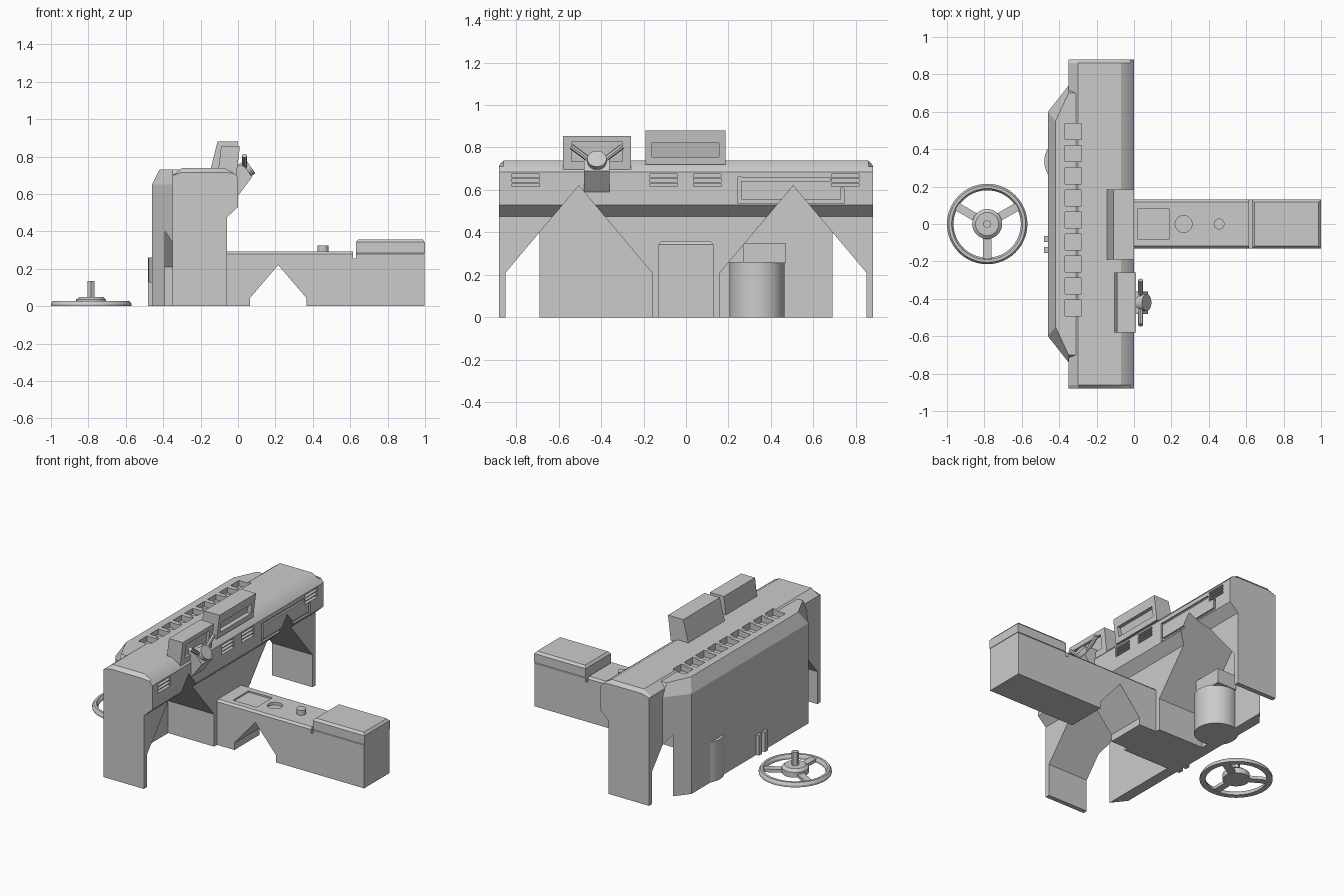
import bpy, bmesh, math
from mathutils import Vector

if "Cube" in bpy.data.objects:
    bpy.data.objects.remove(bpy.data.objects["Cube"], do_unlink=True)

GREY = (0.6, 0.6, 0.6, 1.0)
mat = bpy.data.materials.new("plain_grey")
mat.use_nodes = True
mat.diffuse_color = GREY
mat.node_tree.nodes["Principled BSDF"].inputs["Base Color"].default_value = GREY


def finish(name, bm):
    bmesh.ops.recalc_face_normals(bm, faces=bm.faces)
    mesh = bpy.data.meshes.new(name)
    bm.to_mesh(mesh)
    bm.free()
    obj = bpy.data.objects.new(name, mesh)
    bpy.context.collection.objects.link(obj)
    mesh.materials.append(mat)
    return obj


def loft(name, rings):
    """Closed solid through matching rings of 3D points."""
    bm = bmesh.new()
    rows = [[bm.verts.new(p) for p in ring] for ring in rings]
    n = len(rows[0])
    for a, b in zip(rows, rows[1:]):
        for i in range(n):
            j = (i + 1) % n
            bm.faces.new((a[i], a[j], b[j], b[i]))
    bm.faces.new(rows[0])
    bm.faces.new(rows[-1])
    return finish(name, bm)


def prism(name, profile, axis, lo, hi):
    def place(p, t):
        return {"x": (t, p[0], p[1]), "y": (p[0], t, p[1]), "z": (p[0], p[1], t)}[axis]
    return loft(name, [[place(p, t) for p in profile] for t in (lo, hi)])


def boxes(name, specs):
    """One object from (x0, x1, y0, y1, z0, z1) boxes."""
    bm = bmesh.new()
    for x0, x1, y0, y1, z0, z1 in specs:
        made = bmesh.ops.create_cube(bm, size=1)["verts"]
        for v in made:
            v.co = (x1 if v.co.x > 0 else x0, y1 if v.co.y > 0 else y0, z1 if v.co.z > 0 else z0)
    return finish(name, bm)


def rod(name, start, end, r1, r2=None, sides=32):
    a, b = Vector(start), Vector(end)
    bm = bmesh.new()
    bmesh.ops.create_cone(bm, cap_ends=True, segments=sides, radius1=r1,
                          radius2=r1 if r2 is None else r2, depth=(b - a).length)
    turn = (b - a).to_track_quat("Z", "Y")
    for v in bm.verts:
        v.co = turn @ v.co + (a + b) / 2
    return finish(name, bm)


def boolean(target, tool, operation="DIFFERENCE"):
    mod = target.modifiers.new("shape", "BOOLEAN")
    mod.operation, mod.solver, mod.use_self = operation, "EXACT", True
    mod.object = tool
    bpy.context.view_layer.objects.active = target
    bpy.ops.object.modifier_apply(modifier=mod.name)
    bpy.data.objects.remove(tool, do_unlink=True)


# Dashboard body, with slightly lowered ends
side = [(-.35, 0), (-.06, 0), (-.06, .475), (0, .53), (0, .685), (-.02, .71),
        (-.07, .738), (-.3, .738), (-.35, .7)]
rings = []
for y, top in ((-.88, .715), (-.86, .738), (.86, .738), (.88, .715)):
    rings.append([(x, y, min(z, top)) for x, z in side])
dashboard = loft("dashboard", rings)

# Bulkhead with angled ends and a sloping upper rear edge
outline = [(-.46, -.6), (-.35, -.74), (-.3, -.74), (-.3, .74), (-.35, .74), (-.46, .6)]
crown = [(-.42, -.55), (-.35, -.7), (-.3, -.7), (-.3, .7), (-.35, .7), (-.42, .55)]
bulkhead = loft("bulkhead", [[(x, y, z) for x, y in plan]
                             for plan, z in ((outline, 0), (outline, .65), (crown, .73))])
boolean(dashboard, bulkhead, "UNION")

# Gabled footwells
for s in (-1, 1):
    gable = [(s * .16, -.1), (s * .85, -.1), (s * .85, .21), (s * .505, .62), (s * .16, .21)]
    boolean(dashboard, prism("footwell_cutter", gable, "x", -.39, .3))

# Windscreen vents, face vents and glovebox groove
boolean(dashboard, boxes("top_vent_cutter", [
    (-.37, -.28, .022 + i * .118 - .043, .022 + i * .118 + .043, .695, .8) for i in range(-4, 5)]))
boolean(dashboard, boxes("face_vent_cutter", [
    (-.03, .05, y - .064, y + .064, z - .008, z + .008)
    for y in (-.755, -.105, .1, .75) for z in (.623, .645, .667)]))
boolean(dashboard, boxes("glovebox_groove_cutter", [
    (-.012, .05, .245, .262, .537, .66), (-.012, .05, .246, .678, .643, .659),
    (-.012, .05, .246, .744, .538, .554), (-.012, .05, .728, .745, .537, .608)]))
boolean(dashboard, rod("screw_cutter", (-.2, 0, -.05), (-.2, 0, .06), .018))

# Centre display pod with a recessed screen
display = prism("centre_display", [(-.15, .72), (-.02, .72), (0, .88), (-.11, .88)], "y", -.19, .185)
boolean(display, prism("screen_cutter", [(-.045, .755), (.1, .755), (.1, .82), (-.03, .82)],
                       "y", -.16, .155))

# Instrument pod
instruments = prism("instrument_pod", [(-.11, .69), (-.01, .69), (.01, .855), (-.09, .855)],
                    "y", -.58, -.26)
boolean(instruments, prism("dial_cutter", [(-.02, .735), (.1, .735), (.1, .825), (-.01, .825)],
                           "y", -.54, -.3))

# Steering column, socket and stalks
prism("steering_column", [(-.03, .59), (0, .59), (.075, .69), (.03, .755), (-.03, .755)],
      "y", -.48, -.36)
socket = rod("column_socket", (.02, -.42, .715), (.068, -.42, .747), .045)
boolean(socket, rod("socket_cutter", (.045, -.42, .732), (.1, -.42, .768), .026))
for s, label in ((-1, "right"), (1, "left")):
    rod(label + "_stalk", (.035, -.42 + s * .02, .73), (.035, -.42 + s * .12, .805), .013, sides=8)

# Blower housing under the dashboard
blower = rod("blower_drum", (-.35, .335, 0), (-.35, .335, .26), .13, sides=48)
boolean(blower, rod("drum_screw_cutter", (-.35, .335, -.05), (-.35, .335, .06), .018))
boxes("blower_duct", [(-.4, -.25, .27, .47, .255, .35)])

# Hose stubs on the bulkhead
for y in (-.08, -.14):
    boxes("hose_stub", [(-.48, -.44, y - .016, y + .016, 0, .13)])

# Centre console with chamfered top edges, arch, trays and slot
console = prism("centre_console", [(-.13, 0), (.13, 0), (.13, .28), (.118, .293), (-.118, .293),
                                   (-.13, .28)], "x", -.1, .997)
boolean(console, prism("arch_cutter", [(.065, -.1), (.365, -.1), (.365, .045), (.215, .22),
                                       (.065, .045)], "y", -.3, .3))
boolean(console, boxes("slot_cutter", [(.615, .63, -.3, .3, .255, .4)]))
boolean(console, boxes("tray_cutter", [(.02, .19, -.08, .08, .283, .4)]))
for x in (.265, .365):
    boolean(console, rod("cup_cutter", (x, 0, .275), (x, 0, .4), .045))
boolean(console, rod("console_screw_cutter", (.81, 0, -.05), (.81, 0, .06), .018))
rod("console_knob", (.455, 0, .28), (.455, 0, .325), .029)

# Armrest lid
loft("armrest_lid", [[(x, y, z) for x, y in ((.63 + d, -.13 + d), (1 - d, -.13 + d),
                                             (1 - d, .13 - d), (.63 + d, .13 - d))]
                     for d, z in ((0, .285), (0, .342), (.013, .357))])

# Steering wheel lying flat: rim, spokes, hub and shaft
cx = -.785
bm = bmesh.new()
section = [(.18, 0), (.215, 0), (.215, .012), (.205, .028), (.19, .028), (.18, .012)]
count = 64
rows = []
for k in range(count):
    a = math.tau * k / count
    rows.append([bm.verts.new((cx + r * math.cos(a), r * math.sin(a), z)) for r, z in section])
for k in range(count):
    p, q = rows[k], rows[(k + 1) % count]
    for i in range(len(section)):
        j = (i + 1) % len(section)
        bm.faces.new((p[i], p[j], q[j], q[i]))
finish("wheel_rim", bm)
for k in range(3):
    a = math.radians(30 + 120 * k)
    u, v = Vector((math.cos(a), math.sin(a), 0)), Vector((-math.sin(a), math.cos(a), 0))
    c = Vector((cx, 0, 0))
    plan = [c + u * r + v * w for r, w in ((.04, -.022), (.19, -.022), (.19, .022), (.04, .022))]
    prism("wheel_spoke", [(p.x, p.y) for p in plan], "z", .002, .022)
rod("wheel_hub", (cx, 0, 0), (cx, 0, .035), .08, sides=48)
rod("wheel_hub_cap", (cx, 0, .035), (cx, 0, .05), .08, .062, sides=48)
rod("wheel_shaft", (cx, 0, .04), (cx, 0, .135), .022, sides=6)

# Smooth the round parts, keep hard edges
bpy.ops.object.select_all(action="DESELECT")
for obj in bpy.context.collection.objects:
    if obj.type == "MESH" and mat.name in obj.data.materials:
        obj.select_set(True)
        bpy.context.view_layer.objects.active = obj
bpy.ops.object.shade_smooth_by_angle(angle=math.radians(25))
